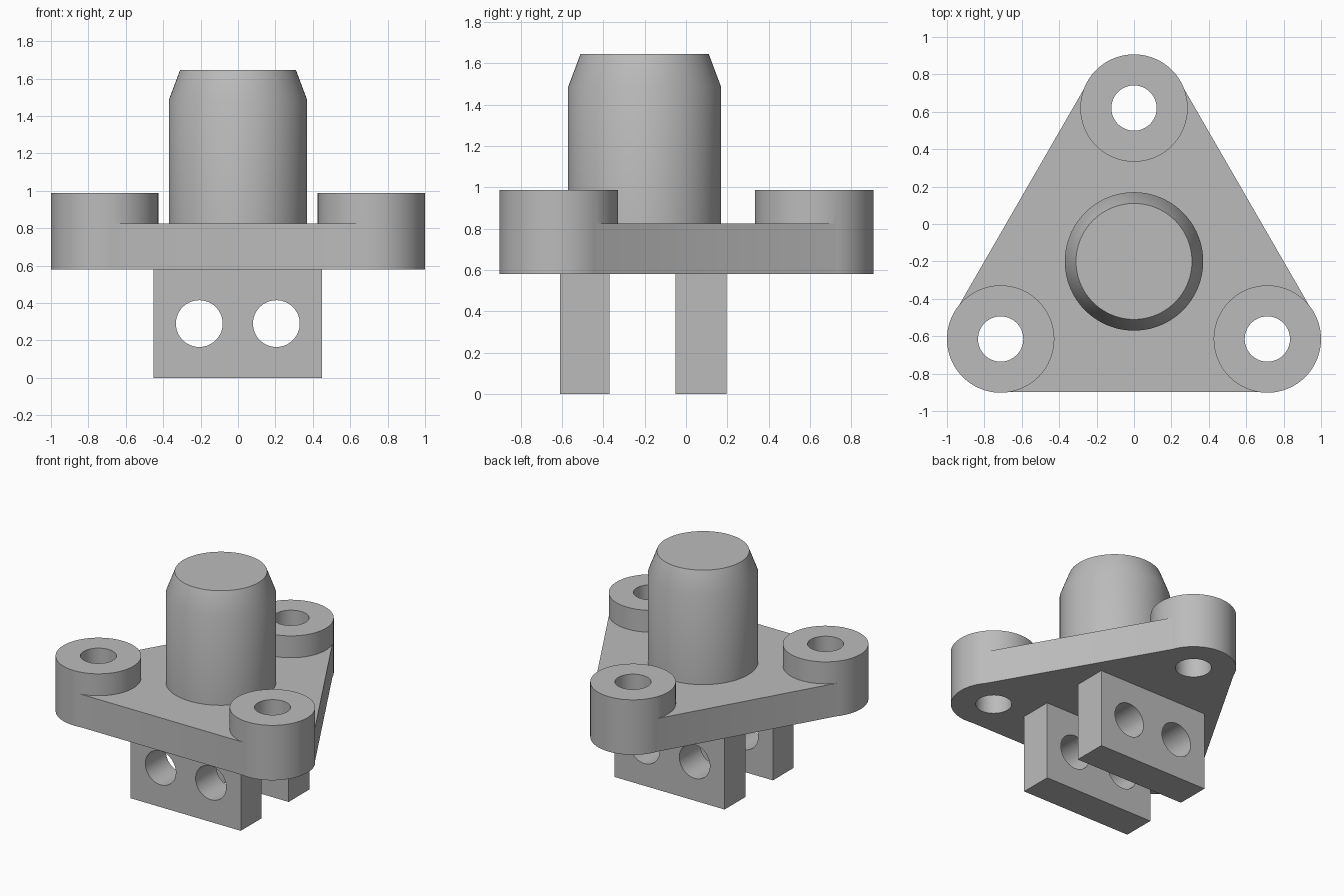
import bpy
import bmesh
from math import sin, cos, pi, radians, sqrt

cube = bpy.data.objects.get("Cube")
if cube:
    bpy.data.objects.remove(cube, do_unlink=True)

SEGMENTS = 96
BOSS_X, BOSS_Y, BOSS_R, HOLE_R = 0.713, -0.615, 0.287, 0.121
BOSSES = [(BOSS_X, BOSS_Y), (0, BOSS_Y + BOSS_X * sqrt(3)), (-BOSS_X, BOSS_Y)]
BASE, PLATE_TOP, BOSS_TOP = 0.58, 0.825, 0.987
POST_Y = -0.2

grey = bpy.data.materials.new("plain grey")
grey.use_nodes = True
grey.diffuse_color = (0.5, 0.5, 0.5, 1)
grey.node_tree.nodes["Principled BSDF"].inputs["Base Color"].default_value = (0.5, 0.5, 0.5, 1)


def finish(name, bm):
    bmesh.ops.recalc_face_normals(bm, faces=bm.faces)
    mesh = bpy.data.meshes.new(name)
    bm.to_mesh(mesh)
    bm.free()
    mesh.materials.append(grey)
    obj = bpy.data.objects.new(name, mesh)
    bpy.context.collection.objects.link(obj)
    return obj


def prism(name, outline, z0, z1):
    bm = bmesh.new()
    face = bm.faces.new([bm.verts.new((x, y, z0)) for x, y in outline])
    top = bmesh.ops.extrude_face_region(bm, geom=[face])["geom"]
    verts = [v for v in top if isinstance(v, bmesh.types.BMVert)]
    bmesh.ops.translate(bm, verts=verts, vec=(0, 0, z1 - z0))
    return finish(name, bm)


def arc(cx, cy, r, start, sweep):
    steps = round(SEGMENTS * sweep / 360)
    angles = [radians(start + sweep * i / steps) for i in range(steps + 1)]
    points = [(cx + r * cos(a), cy + r * sin(a)) for a in angles]
    return points[:-1] if sweep == 360 else points


def combine(target, tool, operation):
    mod = target.modifiers.new(tool.name, 'BOOLEAN')
    mod.operation, mod.solver, mod.object = operation, 'EXACT', tool
    bpy.context.view_layer.objects.active = target
    bpy.ops.object.modifier_apply(modifier=mod.name)
    bpy.data.objects.remove(tool, do_unlink=True)


def smooth(obj):
    bpy.ops.object.select_all(action='DESELECT')
    obj.select_set(True)
    bpy.context.view_layer.objects.active = obj
    bpy.ops.object.shade_smooth_by_angle(angle=radians(30))


# Rounded triangular flange, walls a hair inside the bosses
outline = []
for i, (x, y) in enumerate(BOSSES):
    outline += arc(x, y, BOSS_R - 0.004, -90 + 120 * i, 120)
flange = prism("mounting_flange", outline, BASE, PLATE_TOP)

# Raised round bosses with through holes
for x, y in BOSSES:
    combine(flange, prism("boss", arc(x, y, BOSS_R, 0, 360), BASE, BOSS_TOP), 'UNION')
for x, y in BOSSES:
    combine(flange, prism("bolt_hole", arc(x, y, HOLE_R, 0, 360), BASE - 0.2, BOSS_TOP + 0.2), 'DIFFERENCE')
smooth(flange)

# Chamfered centre post, revolved from a profile
bm = bmesh.new()
profile = [(0, 0.8), (0.37, 0.8), (0.37, 1.485), (0.31, 1.645), (0, 1.645)]
verts = [bm.verts.new((r, POST_Y, z)) for r, z in profile]
edges = [bm.edges.new(pair) for pair in zip(verts, verts[1:])]
bmesh.ops.spin(bm, geom=verts + edges, cent=(0, POST_Y, 0), axis=(0, 0, 1),
               angle=2 * pi, steps=SEGMENTS)
bmesh.ops.remove_doubles(bm, verts=bm.verts, dist=0.0001)
smooth(finish("centre_post", bm))

# Two hanging lugs, each with a pair of cross holes
for name, y0, y1 in (("front_lug", -0.61, -0.37), ("back_lug", -0.05, 0.195)):
    lug = prism(name, [(-0.453, y0), (0.45, y0), (0.45, y1), (-0.453, y1)], 0, BASE + 0.02)
    for x in (-0.207, 0.205):
        pin = prism("pin_hole", arc(x, 0, 0.125, 0, 360), -1, 1)
        pin.rotation_euler.x = pi / 2
        pin.location.z = 0.29
        bpy.context.view_layer.update()
        combine(lug, pin, 'DIFFERENCE')
    smooth(lug)
